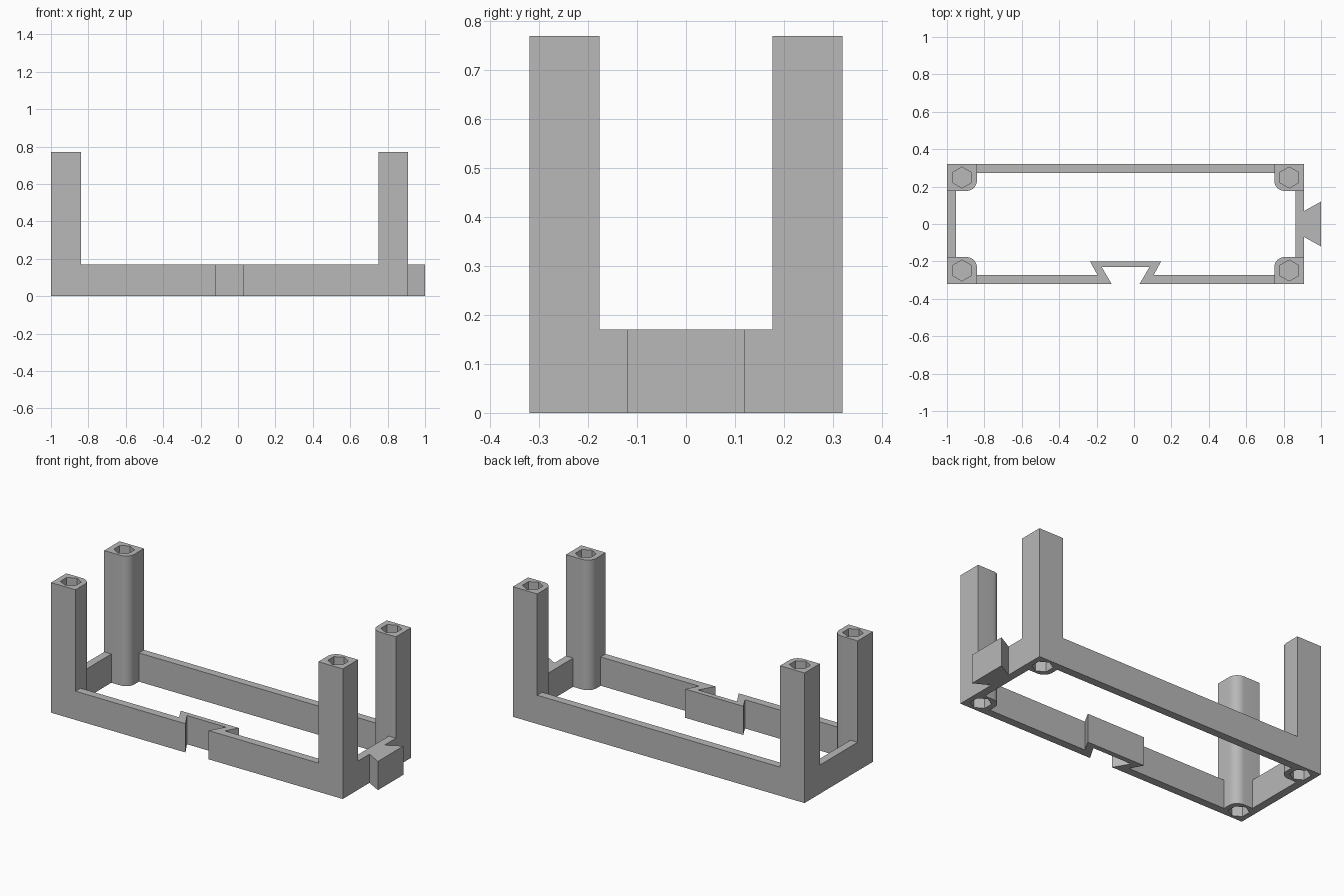
import bpy, bmesh, math

if "Cube" in bpy.data.objects:
    bpy.data.objects.remove(bpy.data.objects["Cube"], do_unlink=True)

gray = bpy.data.materials.new("plain gray")
gray.use_nodes = True
color = (0.48, 0.48, 0.48, 1)
gray.diffuse_color = color
gray.node_tree.nodes["Principled BSDF"].inputs["Base Color"].default_value = color

RAIL_H, POST_H = 0.17, 0.77
LEFT, RIGHT, DEPTH = -1.0, 0.91, 0.32      # outer frame limits
POST_W, POST_D, WALL = 0.16, 0.143, 0.047
ROUND, HEX_R, HOLE = 0.055, 0.056, 0.15


def prism(name, outline, z0, z1):
    """Extrude an outline in the xy plane from z0 to z1."""
    bm = bmesh.new()
    face = bm.faces.new([bm.verts.new((x, y, z0)) for x, y in outline])
    top = bmesh.ops.extrude_face_region(bm, geom=[face])["geom"]
    verts = [v for v in top if isinstance(v, bmesh.types.BMVert)]
    bmesh.ops.translate(bm, verts=verts, vec=(0, 0, z1 - z0))
    bmesh.ops.recalc_face_normals(bm, faces=bm.faces)
    mesh = bpy.data.meshes.new(name)
    bm.to_mesh(mesh)
    bm.free()
    mesh.materials.append(gray)
    obj = bpy.data.objects.new(name, mesh)
    bpy.context.collection.objects.link(obj)
    return obj


def rect(x0, x1, y0, y1):
    return [(x0, y0), (x1, y0), (x1, y1), (x0, y1)]


def activate(obj):
    bpy.ops.object.select_all(action='DESELECT')
    obj.select_set(True)
    bpy.context.view_layer.objects.active = obj


def post(name, sx, sy):
    """Corner post with a rounded inner corner and hexagonal end sockets."""
    ox, oy = (RIGHT if sx > 0 else LEFT), sy * DEPTH
    # Distances measured inward from the outer corner
    pts = [(0, 0), (POST_W, 0)]
    for i in range(9):
        a = math.pi / 2 * i / 8
        pts.append((POST_W - ROUND + ROUND * math.cos(a),
                    POST_D - ROUND + ROUND * math.sin(a)))
    pts.append((0, POST_D))
    obj = prism(name, [(ox - sx * x, oy - sy * y) for x, y in pts], 0, POST_H)
    cx, cy = ox - sx * POST_W / 2, oy - sy * POST_D / 2
    hexagon = [(cx + HEX_R * math.sin(math.pi / 3 * i),
                cy + HEX_R * math.cos(math.pi / 3 * i)) for i in range(6)]
    for z0, z1 in ((-0.05, HOLE), (POST_H - HOLE, POST_H + 0.05)):
        cutter = prism("socket_cutter", hexagon, z0, z1)
        cutter.hide_render = True
        mod = obj.modifiers.new("socket", 'BOOLEAN')
        mod.operation, mod.solver, mod.object = 'DIFFERENCE', 'EXACT', cutter
        activate(obj)
        bpy.ops.object.modifier_apply(modifier=mod.name)
        bpy.data.objects.remove(cutter, do_unlink=True)
    activate(obj)
    bpy.ops.object.shade_smooth_by_angle(angle=math.radians(30))


# Corner posts
for side, sx in (("left", 1), ("right", -1)):
    for end, sy in (("front", -1), ("back", 1)):
        post(f"{end}_{side}_post", sx, sy)

# Plain rails between the posts
x0, x1, y1 = LEFT + POST_W, RIGHT - POST_W, DEPTH - POST_D
prism("back_rail", rect(x0, x1, DEPTH - WALL, DEPTH), 0, RAIL_H)
prism("right_rail", rect(LEFT, LEFT + WALL, -y1, y1), 0, RAIL_H)
prism("left_rail", rect(RIGHT - WALL, RIGHT, -y1, y1), 0, RAIL_H)

# Front rail wraps around a dovetail socket
mid, f, b = -0.045, -DEPTH, WALL - DEPTH
prism("front_rail", [
    (x0, f), (mid - 0.075, f), (mid - 0.128, -0.23), (mid + 0.128, -0.23),
    (mid + 0.075, f), (x1, f), (x1, b), (mid + 0.15, b),
    (mid + 0.19, -0.2), (mid - 0.19, -0.2), (mid - 0.15, b), (x0, b)], 0, RAIL_H)

# Dovetail tongue on the left rail
prism("dovetail_tongue", [(RIGHT, -0.07), (1, -0.12), (1, 0.12), (RIGHT, 0.07)],
      0, RAIL_H)
